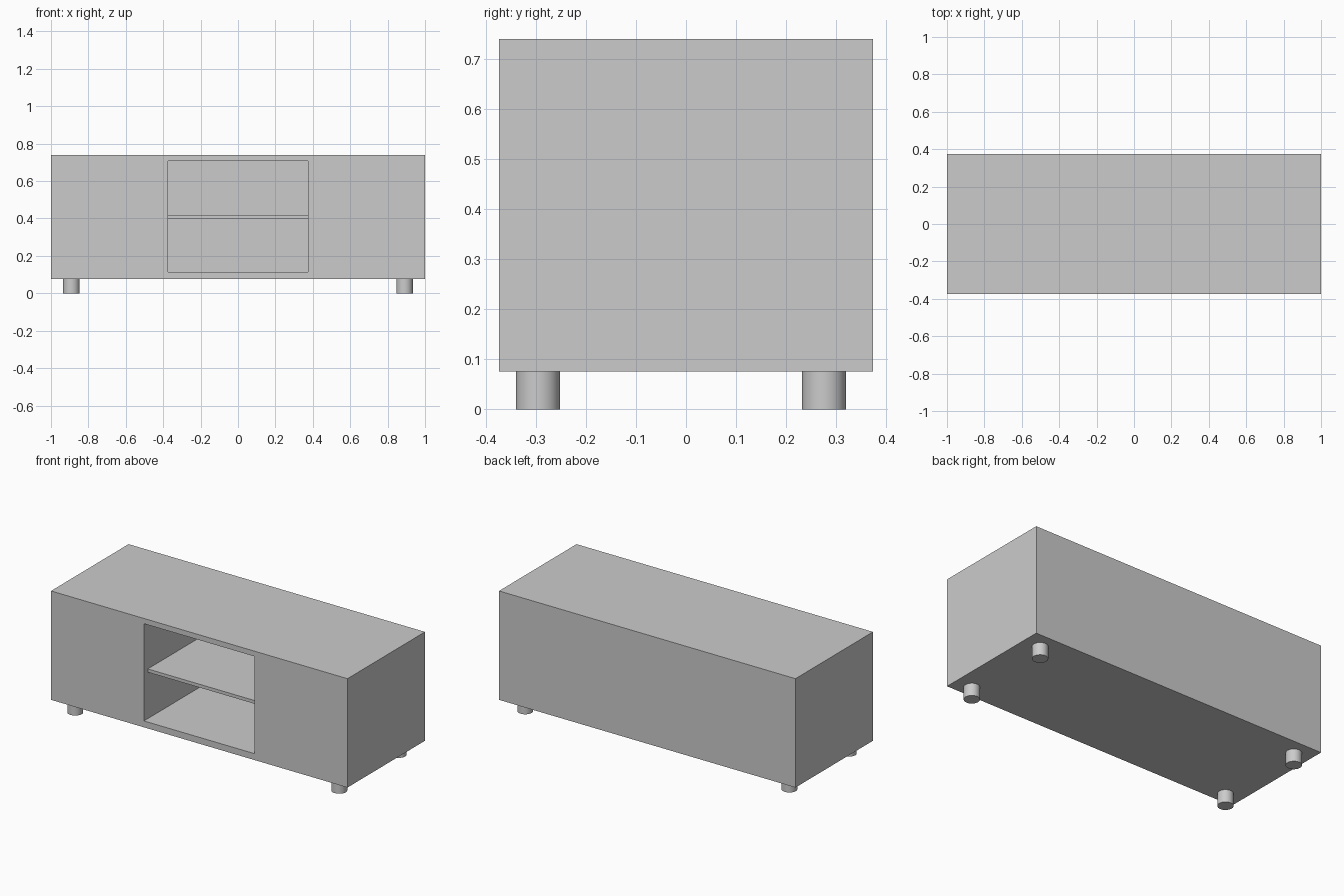
import bpy, bmesh
from mathutils import Vector

if "Cube" in bpy.data.objects:
    bpy.data.objects.remove(bpy.data.objects["Cube"])

grey = bpy.data.materials.new("light_grey")
grey.diffuse_color = (0.6, 0.6, 0.6, 1)
grey.use_nodes = True
grey.node_tree.nodes["Principled BSDF"].inputs["Base Color"].default_value = grey.diffuse_color

HALF_D = 0.3735            # half depth of the cabinet
BASE, TOP = 0.076, 0.74    # underside and top of the cabinet
OPEN_X, OPEN_LO, OPEN_HI = 0.373, 0.115, 0.708
BACK = 0.335               # inner face of the back panel


def make_object(name, bm):
    bmesh.ops.recalc_face_normals(bm, faces=bm.faces)
    mesh = bpy.data.meshes.new(name)
    bm.to_mesh(mesh)
    bm.free()
    mesh.materials.append(grey)
    obj = bpy.data.objects.new(name, mesh)
    bpy.context.collection.objects.link(obj)
    return obj


def box(lo, hi):
    bm = bmesh.new()
    bmesh.ops.create_cube(bm, size=1)
    lo, hi = Vector(lo), Vector(hi)
    for v in bm.verts:
        v.co = (lo + hi) / 2 + v.co * (hi - lo)
    return bm


# Cabinet body: inset the front face and push the opening inwards
bm = box((-1, -HALF_D, BASE), (1, HALF_D, TOP))
bm.normal_update()
front = min(bm.faces, key=lambda f: f.calc_center_median().y)
bmesh.ops.inset_region(bm, faces=[front], thickness=0.03)
mid = (BASE + TOP) / 2
for v in front.verts:
    v.co.x = OPEN_X if v.co.x > 0 else -OPEN_X
    v.co.z = OPEN_HI if v.co.z > mid else OPEN_LO
niche = bmesh.ops.extrude_discrete_faces(bm, faces=[front])["faces"][0]
for v in niche.verts:
    v.co.y = BACK
make_object("cabinet_body", bm)

# Shelf, set slightly back from the front
make_object("shelf", box((-OPEN_X, -HALF_D + 0.037, 0.398), (OPEN_X, BACK, 0.418)))

# Four round feet
for side, x in (("left", -0.891), ("right", 0.891)):
    for end, y in (("front", -0.296), ("back", 0.276)):
        bm = bmesh.new()
        bmesh.ops.create_cone(bm, cap_ends=True, segments=32,
                              radius1=0.044, radius2=0.044, depth=BASE)
        bmesh.ops.translate(bm, verts=bm.verts, vec=(x, y, BASE / 2))
        foot = make_object(f"{end}_{side}_foot", bm)
        bpy.ops.object.select_all(action='DESELECT')
        foot.select_set(True)
        bpy.context.view_layer.objects.active = foot
        bpy.ops.object.shade_smooth_by_angle()
